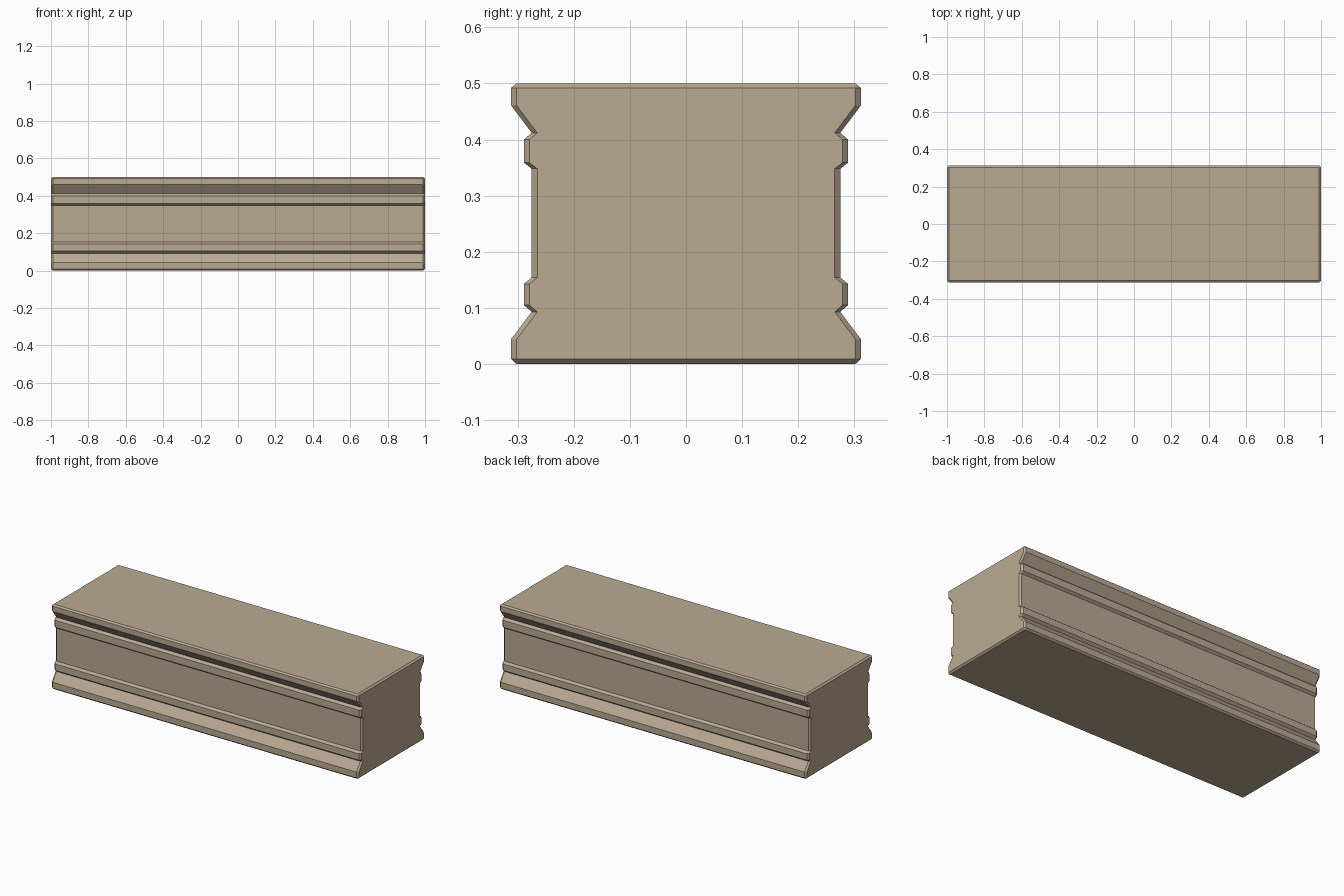
import bpy, bmesh

if "Cube" in bpy.data.objects:
    bpy.data.objects.remove(bpy.data.objects["Cube"])

# Stone material
stone = bpy.data.materials.new("tan stone")
stone.diffuse_color = (0.49, 0.40, 0.29, 1)
stone.use_nodes = True
stone.node_tree.nodes["Principled BSDF"].inputs["Base Color"].default_value = stone.diffuse_color

# Half of the moulded cross-section (y, z), top to bottom
HALF = [(0.302, 0.5), (0.312, 0.492), (0.312, 0.461), (0.275, 0.412),
        (0.289, 0.4), (0.289, 0.359), (0.275, 0.348), (0.275, 0.154),
        (0.289, 0.143), (0.289, 0.105), (0.275, 0.093), (0.312, 0.044),
        (0.312, 0.009), (0.302, 0.0)]
PROFILE = HALF + [(-y, z) for y, z in reversed(HALF)]
CHAMFER = 0.01


def inset(y, z):
    """End-cap version of a profile point; the corner bevels collapse to a point."""
    s = 1 if y > 0 else -1
    y = s * min(abs(y) - CHAMFER, 0.302) if 0 < z < 0.5 else y
    return y, min(max(z, 0.009), 0.492)


# Block: end cap, two full sections, end cap
bm = bmesh.new()
rings = []
for x, cap in ((-1, True), (-1 + CHAMFER, False), (1 - CHAMFER, False), (1, True)):
    pts = [inset(y, z) if cap else (y, z) for y, z in PROFILE]
    rings.append([bm.verts.new((x, y, z)) for y, z in pts])
n = len(PROFILE)
for a, b in zip(rings, rings[1:]):
    for i in range(n):
        j = (i + 1) % n
        bm.faces.new((a[i], a[j], b[j], b[i]))
bm.faces.new(rings[0])
bm.faces.new(rings[-1])
bmesh.ops.remove_doubles(bm, verts=bm.verts, dist=0.0005)
bmesh.ops.recalc_face_normals(bm, faces=bm.faces)

mesh = bpy.data.meshes.new("moulded_block")
bm.to_mesh(mesh)
bm.free()
mesh.materials.append(stone)
block = bpy.data.objects.new("moulded_block", mesh)
bpy.context.collection.objects.link(block)
